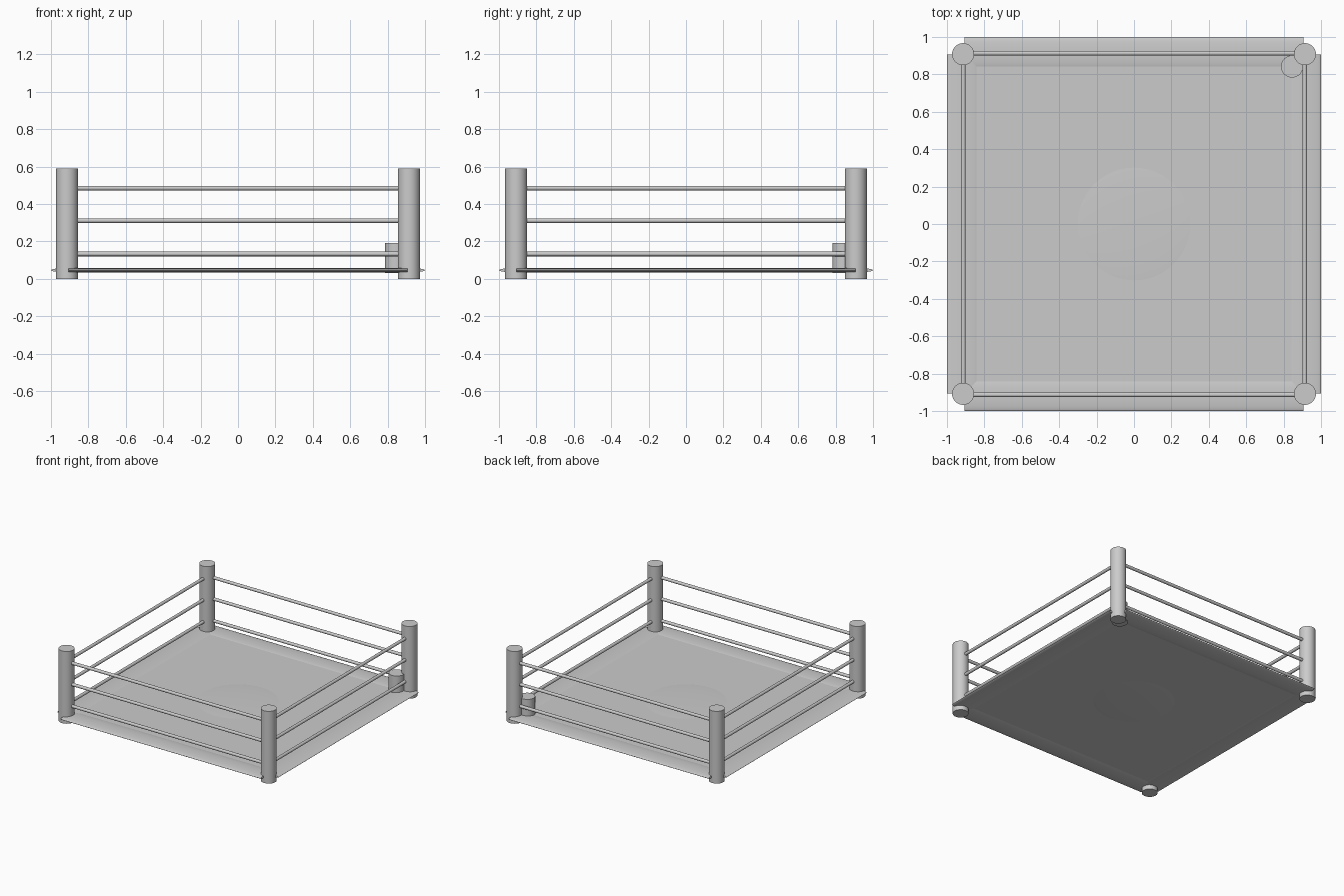
import bpy
from math import pi, radians

if "Cube" in bpy.data.objects:
    bpy.data.objects.remove(bpy.data.objects["Cube"])

PX, PY = 0.914, 0.908      # post positions


def finish(name, scale=(1, 1, 1)):
    ob = bpy.context.object
    ob.name = name
    ob.scale = scale
    bpy.ops.object.transform_apply(location=False, rotation=False, scale=True)
    bpy.ops.object.shade_smooth_by_angle(angle=radians(40))
    return ob


def tube(name, loc, radius, length, axis='Z', scale=(1, 1, 1), sides=32):
    rot = {'X': (0, pi / 2, 0), 'Y': (pi / 2, 0, 0), 'Z': (0, 0, 0)}[axis]
    bpy.ops.mesh.primitive_cylinder_add(vertices=sides, radius=radius, depth=length,
                                        location=loc, rotation=rot)
    bpy.ops.object.transform_apply(location=False, rotation=True, scale=False)
    return finish(name, scale)


# Floor canvas
bpy.ops.mesh.primitive_cube_add(size=1, location=(0, 0, 0.046))
finish("ring_floor", (1.8, 1.8, 0.012))

# Shallow padded centre, bulging slightly through the floor
bpy.ops.mesh.primitive_uv_sphere_add(segments=48, ring_count=24, radius=1,
                                     location=(0, 0, 0.046))
finish("floor_centre", (0.35, 0.35, 0.0118))

# Corner posts
for sx in (-1, 1):
    for sy in (-1, 1):
        tube("corner_post", (sx * PX, sy * PY, 0.295), 0.059, 0.59, sides=48)

# Flattened edge padding and three ropes on every side
for s in (-1, 1):
    tube("edge_pad_x", (0, s * 0.915, 0.046), 1, 1.81, 'X', (1, 0.085, 0.0115))
    tube("edge_pad_y", (s * 0.915, 0, 0.046), 1, 1.81, 'Y', (0.085, 1, 0.0115))
    for z in (0.133, 0.311, 0.485):
        tube("rope_x", (0, s * 0.913, z), 0.0125, 1.8, 'X', sides=24)
        tube("rope_y", (s * 0.913, 0, z), 0.0125, 1.8, 'Y', sides=24)

# Corner stool
tube("corner_stool", (0.845, 0.842, 0.111), 0.059, 0.162, sides=48)
